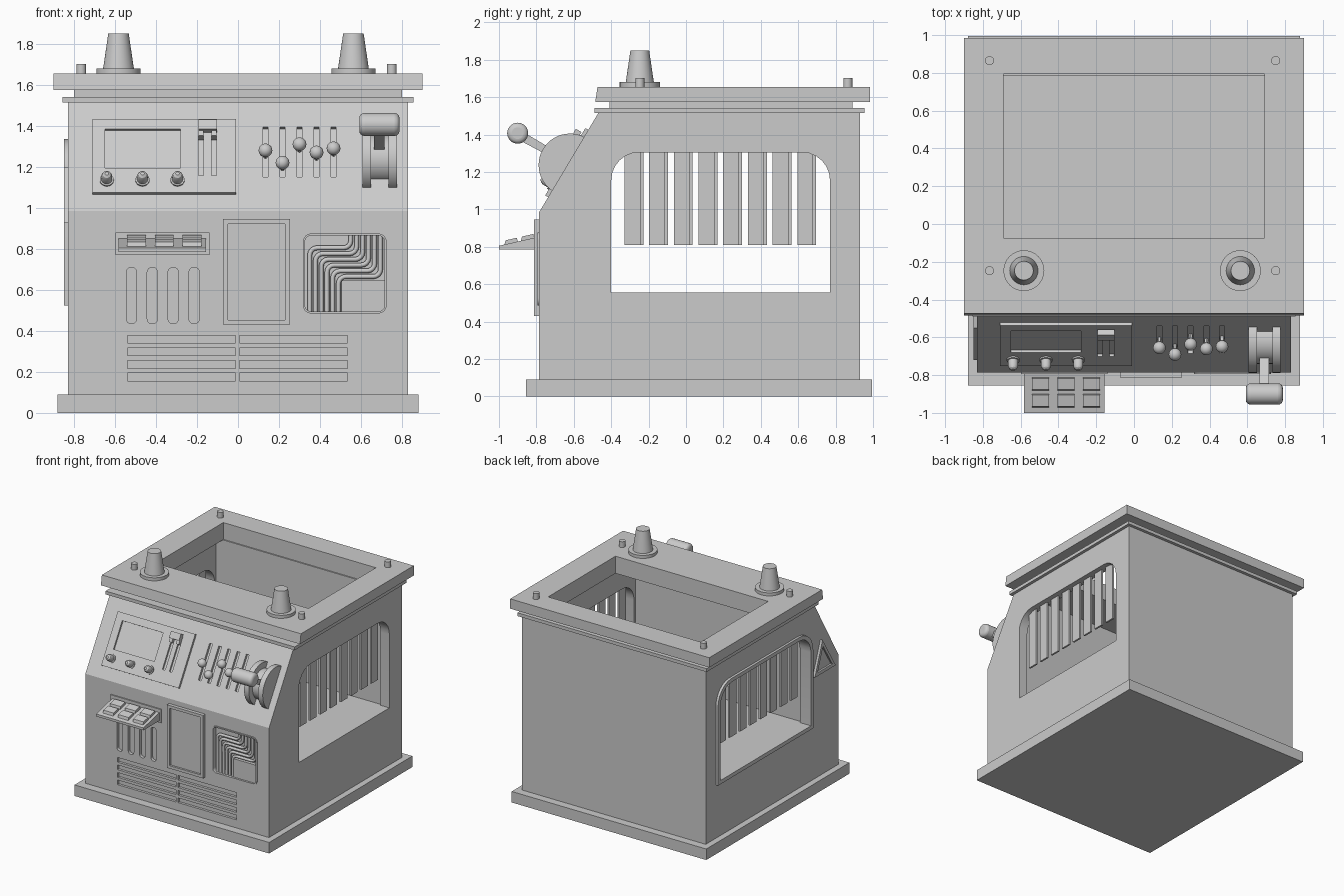
import bpy, bmesh
from math import sin, cos, pi, radians
from mathutils import Matrix, Vector

if "Cube" in bpy.data.objects:
    bpy.data.objects.remove(bpy.data.objects["Cube"])

grey = bpy.data.materials.new("light_grey")
grey.use_nodes = True
grey.diffuse_color = (0.6, 0.6, 0.6, 1)
grey.node_tree.nodes["Principled BSDF"].inputs["Base Color"].default_value = (0.6, 0.6, 0.6, 1)


def axes(u, v, w, origin=(0, 0, 0)):
    m = Matrix((u, v, w)).transposed().to_4x4()
    m.translation = origin
    return m


# Working planes: plan, side profile, lower front face, sloped console face
TOP = Matrix.Identity(4)
SIDE = axes((0, 1, 0), (0, 0, 1), (1, 0, 0))
FRONT = axes((1, 0, 0), (0, 0, 1), (0, -1, 0), (0, -0.785, 0))
UP = Vector((0, 0.318, 0.533)).normalized()
SLOPE = axes((1, 0, 0), UP, (0, -UP.z, UP.y), (0, -0.785, 0.985))


def sv(z):
    return (z - 0.985) / UP.z


def rect(x0, x1, y0, y1):
    return [(x0, y0), (x1, y0), (x1, y1), (x0, y1)]


def srect(x0, x1, z0, z1):
    return rect(x0, x1, sv(z0), sv(z1))


def rounded(x0, x1, y0, y1, r, corners=(1, 1, 1, 1), n=6):
    pts = []
    centres = [(x1 - r, y1 - r), (x0 + r, y1 - r), (x0 + r, y0 + r), (x1 - r, y0 + r)]
    for i, (cx, cy) in enumerate(centres):
        if corners[i]:
            for k in range(n + 1):
                a = (i + k / n) * pi / 2
                pts.append((cx + r * cos(a), cy + r * sin(a)))
        else:
            pts.append(((x1, x0, x0, x1)[i], (y1, y1, y0, y0)[i]))
    return pts


def circle(cx, cy, r, n=32):
    return [(cx + r * cos(2 * pi * k / n), cy + r * sin(2 * pi * k / n)) for k in range(n)]


def finish(name, bm):
    bmesh.ops.recalc_face_normals(bm, faces=bm.faces[:])
    me = bpy.data.meshes.new(name)
    bm.to_mesh(me)
    bm.free()
    me.materials.append(grey)
    ob = bpy.data.objects.new(name, me)
    bpy.context.collection.objects.link(ob)
    return ob


def prisms(name, shapes, w0, w1, m):
    """Extrude one or more outlines between two depths on a working plane."""
    bm = bmesh.new()
    for pts in shapes:
        lo = [bm.verts.new(m @ Vector((*p, w0))) for p in pts]
        hi = [bm.verts.new(m @ Vector((*p, w1))) for p in pts]
        bm.faces.new(lo)
        bm.faces.new(hi)
        for i in range(len(pts)):
            j = (i + 1) % len(pts)
            bm.faces.new((lo[i], lo[j], hi[j], hi[i]))
    return finish(name, bm)


def lathe(name, places, profile, m, n=24):
    """Turn a (radius, height) profile at each place on a working plane."""
    bm = bmesh.new()
    for x, y, z in places:
        rings = [[bm.verts.new(m @ Vector((*p, z + h))) for p in circle(x, y, r, n)]
                 for r, h in profile]
        for a, b in zip(rings, rings[1:]):
            for i in range(n):
                j = (i + 1) % n
                bm.faces.new((a[i], a[j], b[j], b[i]))
        bm.faces.new(rings[0])
        bm.faces.new(rings[-1])
    return finish(name, bm)


def cut(ob, shapes, w0, w1, m):
    cutter = prisms("cutter", shapes, w0, w1, m)
    cutter.hide_render = True
    mod = ob.modifiers.new("cut", "BOOLEAN")
    mod.operation, mod.solver, mod.object = "DIFFERENCE", "EXACT", cutter
    bpy.context.view_layer.objects.active = ob
    bpy.ops.object.modifier_apply(modifier=mod.name)
    bpy.data.objects.remove(cutter)


# Base and body with hollow interior and side windows
prisms("base", [rect(-0.88, 0.88, -0.855, 0.995)], 0, 0.09, TOP)
body = prisms("body", [[(-0.785, 0.08), (0.93, 0.08), (0.93, 1.518), (-0.467, 1.518),
                        (-0.785, 0.985)]], -0.83, 0.83, SIDE)
cut(body, [rect(-0.75, 0.75, -0.42, 0.785)], 0.555, 1.6, TOP)
window = rounded(-0.4, 0.77, 0.556, 1.305, 0.15, (1, 1, 0, 0))
cut(body, [window], -1, 1, SIDE)

# Window slats on both sides
for side, shift in ((1, 0), (-1, 0.016)):
    slats = [rect(y, y + 0.085, 0.81, 1.32)
             for y in (-0.329 + shift + 0.132 * i for i in range(8))]
    prisms("window_slats", slats, side * 0.775, side * 0.79, SIDE)

# Trim on the right wall: window surround and triangular bracket
surround = prisms("window_surround", [rounded(-0.43, 0.8, 0.525, 1.335, 0.17, (1, 1, 0, 0))],
                  -0.85, -0.825, SIDE)
cut(surround, [window], -1, 1, SIDE)
triangle = [Vector((-0.45, 0.93)), Vector((-0.55, 1.2)), Vector((-0.72, 0.93))]
middle = sum(triangle, Vector((0, 0))) / 3
bracket = prisms("triangle_bracket", [triangle], -0.85, -0.825, SIDE)
cut(bracket, [[middle + (p - middle) * 0.7 for p in triangle]], -1, -0.835, SIDE)

# Roof layers around the open top
roof_trim = prisms("roof_trim", [rect(-0.855, 0.855, -0.49, 0.955)], 1.515, 1.542, TOP)
roof_neck = prisms("roof_neck", [rect(-0.8, 0.8, -0.41, 0.89)], 1.54, 1.59, TOP)
roof_slab = prisms("roof_slab", [rect(-0.9, 0.9, -0.485, 0.985)], 1.575, 1.655, TOP)
for v in roof_slab.data.vertices:
    if v.co.y < 0 and v.co.z > 1.6:
        v.co.y += 0.012
for layer in (roof_trim, roof_neck, roof_slab):
    cut(layer, [rect(-0.69, 0.69, -0.075, 0.795)], 1.4, 1.8, TOP)

# Roof beacons and pegs
lathe("roof_beacons", [(-0.583, -0.247, 1.65), (0.563, -0.247, 1.65)],
      [(0.108, 0), (0.108, 0.03), (0.075, 0.03), (0.05, 0.2)], TOP, 32)
lathe("roof_pegs", [(x, y, 1.65) for x in (-0.765, 0.75) for y in (-0.247, 0.865)],
      [(0.024, 0), (0.024, 0.052)], TOP, 16)

# Recesses in the front: slider slots, upright slots, grille and pipe bay
slider_x = [0.134 + 0.083 * i for i in range(5)]
cut(body, [srect(x - 0.013, x + 0.013, 1.15, 1.395) for x in slider_x], -0.02, 0.1, SLOPE)
cut(body, [rounded(x - 0.025, x + 0.025, 0.435, 0.71, 0.024)
           for x in (-0.52, -0.418, -0.316, -0.214)], -0.025, 0.1, FRONT)
cut(body, [rect(x, x + 0.527, z, z + 0.038) for x in (-0.54, 0.007)
           for z in (0.156, 0.217, 0.279, 0.34)], -0.02, 0.1, FRONT)
bay = rounded(0.327, 0.715, 0.495, 0.865, 0.03)
cut(body, [bay], -0.035, 0.1, FRONT)
rim = prisms("pipe_bay_rim", [rounded(0.317, 0.725, 0.485, 0.875, 0.04)], -0.005, 0.008, FRONT)
cut(rim, [bay], -0.1, 0.1, FRONT)
prisms("pipe_bay_block", [rect(0.505, 0.72, 0.49, 0.645)], -0.04, -0.008, FRONT)

# Nested bent pipes
pipes = bpy.data.curves.new("bent_pipes", "CURVE")
pipes.dimensions = "3D"
pipes.bevel_depth, pipes.bevel_resolution = 0.0115, 2
for i in range(6):
    x, z, x2 = 0.35 + 0.028 * i, 0.805 - 0.028 * i, 0.55 + 0.029 * i
    r = 0.035
    path = [(x, 0.495)]
    path += [(x + r - r * cos(a * pi / 8), z - r + r * sin(a * pi / 8)) for a in range(5)]
    path += [(x2 - r + r * sin(a * pi / 8), z + r - r * cos(a * pi / 8)) for a in range(5)]
    path += [(x2, 0.865)]
    line = pipes.splines.new("POLY")
    line.points.add(len(path) - 1)
    for p, (px, pz) in zip(line.points, path):
        p.co = (*(FRONT @ Vector((px, pz, -0.02))), 1)
pipes.materials.append(grey)
bpy.context.collection.objects.link(bpy.data.objects.new("bent_pipes", pipes))

# Access door
door = prisms("access_door", [rect(-0.073, 0.253, 0.43, 0.945)], -0.005, 0.028, FRONT)
cut(door, [rect(-0.05, 0.23, 0.453, 0.922)], 0.012, 0.1, FRONT)

# Button shelf with two rows of keys
prisms("button_backplate", [rect(-0.598, -0.14, 0.77, 0.88)], -0.005, 0.01, FRONT)
prisms("button_shelf", [[(-0.78, 0.785), (-0.78, 0.855), (-1.0, 0.805), (-1.0, 0.785)]],
       -0.583, -0.155, SIDE)
for x in (-0.495, -0.36, -0.225):
    keys = [[(y - 0.036, h), (y - 0.03, h + 0.024), (y + 0.03, h + 0.038), (y + 0.036, h + 0.016)]
            for y, h in ((-0.935, 0.81), (-0.847, 0.83))]
    prisms("button_keys", keys, x - 0.046, x + 0.046, SIDE)

# Screen panel with recessed screen, twin slots, handle and knobs
panel = prisms("screen_panel", [srect(-0.71, -0.01, 1.065, 1.425)], -0.005, 0.018, SLOPE)
cut(panel, [srect(-0.65, -0.28, 1.185, 1.375), srect(-0.193, -0.168, 1.15, 1.385),
            srect(-0.13, -0.105, 1.15, 1.385)], 0.003, 0.1, SLOPE)
prisms("twin_slider_handle", [srect(-0.193, -0.103, 1.355, 1.4)], 0.025, 0.06, SLOPE)
prisms("twin_slider_stems", [srect(-0.193, -0.168, 1.33, 1.385),
                             srect(-0.13, -0.105, 1.33, 1.385)], 0, 0.045, SLOPE)
lathe("panel_knobs", [(x, sv(1.125), 0.015) for x in (-0.64, -0.466, -0.295)],
      [(0.034, 0), (0.034, 0.012), (0.026, 0.012), (0.026, 0.045), (0.02, 0.06), (0.009, 0.068)],
      SLOPE)

# Ball sliders
balls = [(x, sv(z - 0.02), 0.04) for x, z in zip(slider_x, (1.28, 1.22, 1.31, 1.27, 1.29))]
lathe("slider_balls", balls,
      [(0.033 * sin(a * pi / 12) + 0.0005, -0.033 * cos(a * pi / 12)) for a in range(13)], SLOPE)
lathe("slider_stems", balls, [(0.01, -0.06), (0.01, 0)], SLOPE, 12)

# Throttle lever
for x0, x1 in ((0.607, 0.65), (0.733, 0.775)):
    prisms("lever_cheek", [circle(-0.62, 1.237, 0.168, 48)], x0, x1, SIDE)
prisms("lever_drum", [circle(-0.62, 1.237, 0.12, 48)], 0.64, 0.74, SIDE)
prisms("lever_arm", [[(-0.61, 1.22), (-0.595, 1.25), (-0.89, 1.425), (-0.91, 1.38)]],
       0.664, 0.714, SIDE)
grip = prisms("lever_grip", [circle(-0.9, 1.407, 0.056)], 0.592, 0.788, SIDE)
bevel = grip.modifiers.new("rounded_ends", "BEVEL")
bevel.width, bevel.segments, bevel.angle_limit = 0.025, 4, radians(40)

# Smooth the round parts while keeping edges sharp
for ob in bpy.context.collection.objects:
    if ob.type == "MESH" and ob.data.materials and ob.data.materials[0] == grey:
        bpy.ops.object.select_all(action="DESELECT")
        ob.select_set(True)
        bpy.context.view_layer.objects.active = ob
        bpy.ops.object.shade_smooth_by_angle(angle=radians(30))
